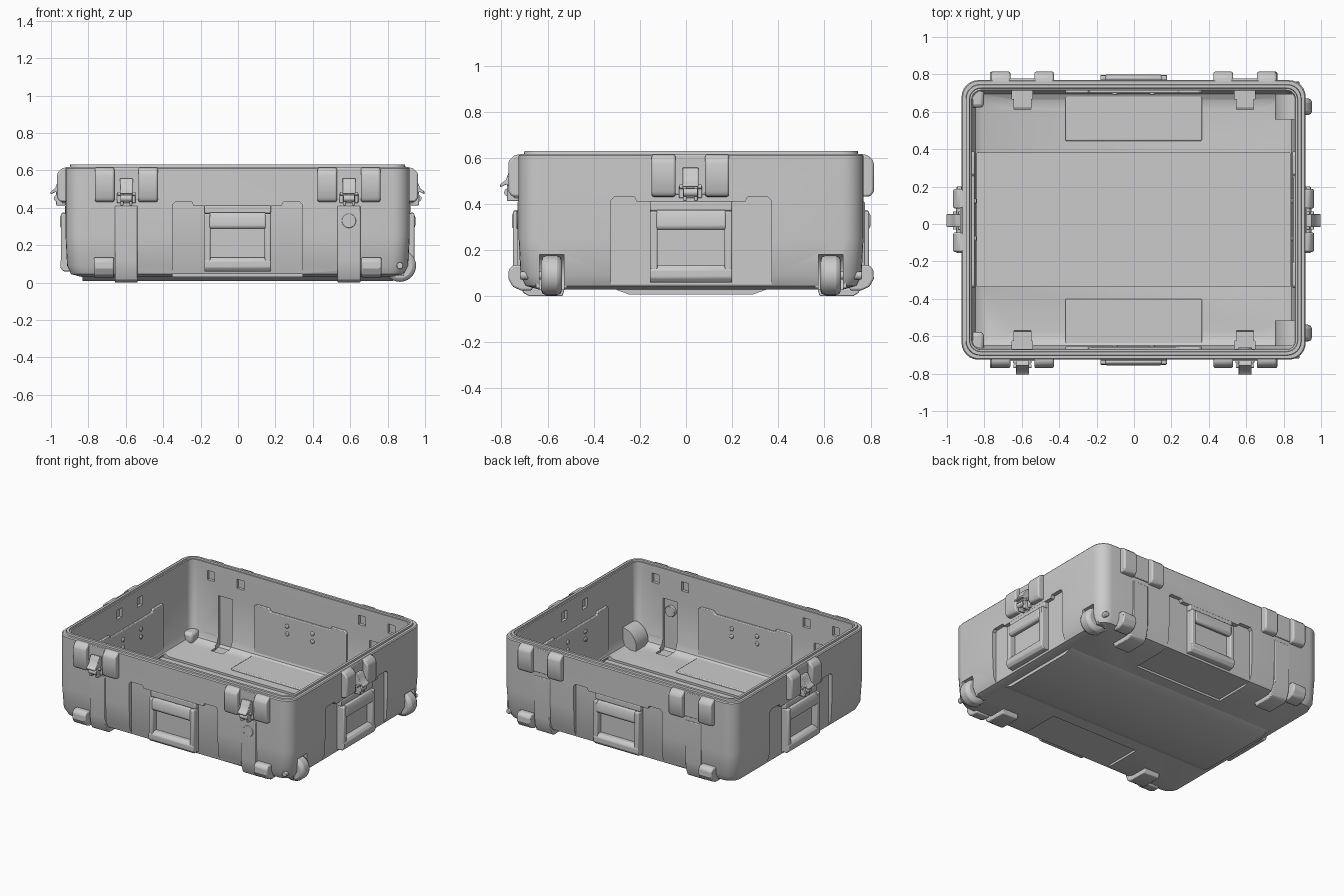
import bpy, bmesh, math
from mathutils import Vector

if "Cube" in bpy.data.objects:
    bpy.data.objects.remove(bpy.data.objects["Cube"])

CX, CY, HX, HY = -0.002, 0.022, 0.92, 0.7475   # body centre and half sizes
FRONT, RIGHT, BACK, LEFT = range(4)


def place(side, u, d, z):
    """u runs along a wall, d is the distance outside it, z is height."""
    h = HY if side % 2 == 0 else HX
    a = side * math.pi / 2
    x, y = u, -(h + d)
    return Vector((x * math.cos(a) - y * math.sin(a) + CX, x * math.sin(a) + y * math.cos(a) + CY, z))


def finish(bm, name, bevel=0.0):
    bmesh.ops.recalc_face_normals(bm, faces=bm.faces)
    me = bpy.data.meshes.new(name)
    bm.to_mesh(me)
    bm.free()
    ob = bpy.data.objects.new(name, me)
    bpy.context.collection.objects.link(ob)
    if bevel:
        m = ob.modifiers.new("bevel", "BEVEL")
        m.width, m.segments, m.limit_method = bevel, 2, "ANGLE"
        m.angle_limit = math.radians(35)
    return ob


def prism(name, side, pts, a, b, plane="dz", bevel=0.0):
    """Extrude a profile: 'dz' along u, 'uz' along d."""
    bm = bmesh.new()
    def pt(p, t):
        return place(side, t, p[0], p[1]) if plane == "dz" else place(side, p[0], t, p[1])
    lo = [bm.verts.new(pt(p, a)) for p in pts]
    hi = [bm.verts.new(pt(p, b)) for p in pts]
    n = len(pts)
    bm.faces.new(lo)
    bm.faces.new(hi)
    for i in range(n):
        j = (i + 1) % n
        bm.faces.new((lo[i], lo[j], hi[j], hi[i]))
    return finish(bm, name, bevel)


def box(name, side, u0, u1, d0, d1, z0, z1, bevel=0.0):
    return prism(name, side, [(d0, z0), (d1, z0), (d1, z1), (d0, z1)], u0, u1, "dz", bevel)


def circle(c, z, r, n=28):
    return [(c + r * math.cos(2 * math.pi * i / n), z + r * math.sin(2 * math.pi * i / n)) for i in range(n)]


def cut(target, cutter, op="DIFFERENCE", keep=False):
    m = target.modifiers.new("cut", "BOOLEAN")
    m.operation, m.object, m.solver = op, cutter, "EXACT"
    cutter.hide_render = True
    bpy.context.view_layer.objects.active = target
    bpy.ops.object.modifier_apply(modifier=m.name)
    if not keep:
        bpy.data.objects.remove(cutter)


# Open case shell: rounded rectangles lofted up the outside, over the rim, down the inside
def rounded_loop(bm, hx, hy, r, z, n=7):
    out = []
    for k, (sx, sy) in enumerate([(1, 1), (-1, 1), (-1, -1), (1, -1)]):
        for i in range(n):
            t = (k + i / (n - 1)) * math.pi / 2
            out.append(bm.verts.new((CX + sx * (hx - r) + r * math.cos(t), CY + sy * (hy - r) + r * math.sin(t), z)))
    return out


bm = bmesh.new()
rings = [rounded_loop(bm, HX - i, HY - i, r, z) for i, r, z in [
    (0.085, 0.06, 0.03), (0.03, 0.08, 0.045), (0.008, 0.09, 0.09), (0, 0.09, 0.25), (0, 0.09, 0.61),
    (0.006, 0.085, 0.617), (0.023, 0.075, 0.617), (0.025, 0.075, 0.63), (0.042, 0.06, 0.63),
    (0.044, 0.06, 0.62), (0.054, 0.05, 0.62), (0.06, 0.045, 0.12), (0.075, 0.045, 0.08), (0.11, 0.045, 0.06)]]
bm.faces.new(rings[0])
bm.faces.new(rings[-1])
for p, q in zip(rings, rings[1:]):
    for i in range(len(p)):
        j = (i + 1) % len(p)
        bm.faces.new((p[i], p[j], q[j], q[i]))
shell = finish(bm, "case_shell")

# Floor channel and the matching skid under the case
cut(shell, box("channel_cut", RIGHT, -0.357, 0.357, -2 * HX + 0.06, -0.06, 0.045, 0.075))
prism("bottom_skid", RIGHT, [(-0.357, 0.042), (-0.33, 0.03), (-0.27, 0.008), (0.27, 0.008), (0.33, 0.03), (0.357, 0.042)],
      -2 * HX + 0.09, -0.09, "uz")


def panel_shape(bottom, w=0.348):
    return [(-w, bottom), (w, bottom), (w, 0.415), (w - 0.015, 0.43), (0.245, 0.43), (0.235, 0.41),
            (-0.235, 0.41), (-0.245, 0.43), (-w + 0.015, 0.43), (-w, 0.415)]


# Carrying handles: recess, inner panel with rivets, and grip frame on every wall
for s in range(4):
    wide = s % 2 == 0
    cut(shell, prism("recess_cut", s, panel_shape(-0.02 if wide else 0.05), -0.028, 0.1, "uz"))
    if wide:
        cut(shell, box("floor_recess_cut", s, -0.348, 0.348, -0.33, 0.02, -0.02, 0.045))
        box("inner_floor_pad", s, -0.365, 0.365, -0.325, -0.06, 0.05, 0.072, 0.006)
    prism("inner_handle_panel", s, panel_shape(0.05, 0.365), -0.07, -0.04, "uz", 0.005)
    for u in (-0.1, 0.1):
        for z in (0.29, 0.345):
            prism("rivet", s, circle(u, z, 0.015, 14), -0.079, -0.06, "uz", 0.005)
    box("handle_backplate", s, -0.178, 0.178, -0.04, -0.018, 0.06, 0.412)
    box("handle_top", s, -0.178, 0.178, -0.03, 0.004, 0.37, 0.412, 0.006)
    prism("handle_grip", s, [(-0.015, 0.295), (0.018, 0.285), (0.03, 0.3), (0.03, 0.35), (0.018, 0.375), (-0.015, 0.37)],
          -0.15, 0.15, "dz", 0.006)
    prism("handle_foot", s, [(-0.03, 0.06), (0.012, 0.06), (0.028, 0.08), (0.028, 0.115), (0.012, 0.135), (-0.03, 0.135)],
          -0.178, 0.178, "dz", 0.006)
    for m in (-1, 1):
        box("handle_arm", s, *sorted((m * 0.145, m * 0.178)), -0.03, 0.025, 0.08, 0.37, 0.007)


# Latch and hinge guards: pair of tapered blocks, optional draw latch between them
BLOCK = [(-0.02, 0.617), (0.018, 0.612), (0.04, 0.59), (0.045, 0.575), (0.045, 0.455), (0.032, 0.433), (-0.02, 0.43)]
LEVER = [(0.0, 0.55), (0.03, 0.558), (0.046, 0.53), (0.055, 0.505), (0.08, 0.485), (0.08, 0.472),
         (0.052, 0.485), (0.035, 0.47), (0.0, 0.47)]


def latch_station(s, c, latch):
    for m in (-1, 1):
        b = c + m * 0.116
        prism("guard_block", s, BLOCK, b - 0.052, b + 0.052, "dz", 0.009)
        cut(shell, box("pocket_cut", s, b - 0.028, b + 0.028, -0.08, -0.035, 0.5, 0.565))
    box("guard_web", s, c - 0.08, c + 0.08, -0.01, 0.008, 0.44, 0.612, 0.004)
    if latch:
        prism("latch_lever", s, LEVER, c - 0.035, c + 0.035, "dz", 0.004)
        prism("latch_pin", s, circle(0.035, 0.475, 0.01, 14), c - 0.048, c + 0.048)
        box("latch_base", s, c - 0.05, c + 0.05, -0.01, 0.02, 0.425, 0.478, 0.005)
        for m in (-1, 1):
            box("latch_link", s, c + m * 0.024 - 0.008, c + m * 0.024 + 0.008, 0.0, 0.05, 0.412, 0.49, 0.005)
        prism("latch_roller", s, circle(0.045, 0.45, 0.018, 16), c - 0.03, c + 0.03)


for c in (-0.595, 0.595):
    latch_station(FRONT, c, True)
    latch_station(BACK, c, False)
latch_station(RIGHT, -0.003, True)
latch_station(LEFT, 0.003, True)

# Long walls: ribs that wrap under as feet, inner grooves, corner bumpers
RIB = [(-0.03, 0.41), (0.006, 0.41), (0.006, 0.12), (-0.002, 0.06), (-0.02, 0.015), (-0.045, 0.0), (-0.19, 0.0),
       (-0.2, 0.035), (-0.06, 0.035), (-0.03, 0.07)]
BUMPER = [(-0.06, 0.135), (0.025, 0.135), (0.043, 0.115), (0.045, 0.075), (0.025, 0.04), (-0.01, 0.025), (-0.06, 0.025)]
for s in (FRONT, BACK):
    for c in (-0.595, 0.595):
        prism("rib_foot", s, RIB, c - 0.061, c + 0.061, "dz", 0.005)
        cut(shell, box("groove_cut", s, c - 0.055, c + 0.055, -0.1, -0.04, 0.042, 0.41))
        cut(shell, prism("foot_groove_cut", s, [(-0.09, 0.045), (-0.15, 0.045), (-0.165, 0.08), (-0.09, 0.08)], c - 0.045, c + 0.045))
        b = c * 0.715 / 0.595
        prism("corner_bumper", s, BUMPER, b - 0.053, b + 0.053, "dz", 0.008)
prism("lock_disc", FRONT, circle(0.595, 0.33, 0.038), -0.064, 0.01, "uz", 0.003)

# Wheels at the right-hand bottom corners, with arches and inner housings
for m in (-1, 1):
    c = m * 0.605
    hood = [(min(d, -0.03), max(z, 0.035)) for d, z in circle(-0.05, 0.09, 0.115)]
    hood = [p for i, p in enumerate(hood) if p not in hood[:i]]
    hood = [p for p in hood if (p[0] < -0.03 and p[1] > 0.035)]
    hood = [(-0.03, 0.2)] + hood + [(-0.03, 0.035)]
    housing = prism("wheel_housing", RIGHT, hood, c - 0.068, c + 0.068)
    arch = prism("arch_cut", RIGHT, circle(-0.04, 0.09, 0.098), c - 0.053, c + 0.053)
    cut(shell, arch, keep=True)
    cut(housing, arch)
    prism("wheel", RIGHT, circle(-0.052, 0.09, 0.086, 36), c - 0.045, c + 0.045, "dz", 0.022)
    prism("wheel_axle", RIGHT, circle(-0.052, 0.09, 0.018, 16), c * 1.225 - 0.14 * m, c * 1.225, "dz", 0.005)
    # Small corner fillers opposite the wheels
    box("inner_corner_filler", LEFT, *sorted((m * 0.6, m * 0.7)), -0.12, -0.04, 0.05, 0.13, 0.02)

# Smooth shading with crisp edges
for ob in bpy.context.scene.objects:
    bpy.ops.object.select_all(action="DESELECT")
    ob.select_set(True)
    bpy.context.view_layer.objects.active = ob
    bpy.ops.object.shade_smooth_by_angle(angle=math.radians(32))
